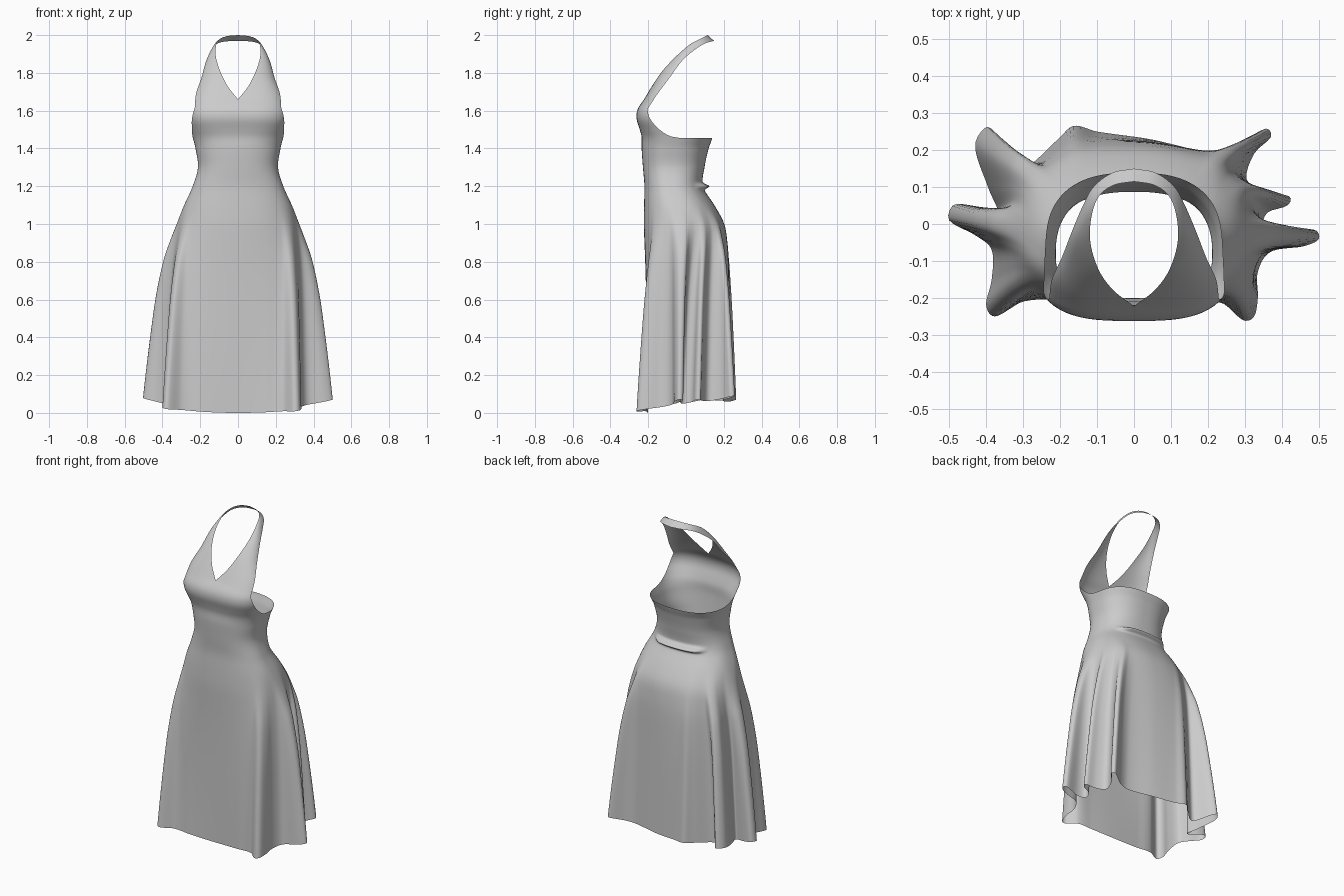
import bpy, bmesh
from math import sin, cos, radians, exp
from mathutils import Vector

if "Cube" in bpy.data.objects:
    bpy.data.objects.remove(bpy.data.objects["Cube"])

# Body profile: height, half width, front y, back y, amount of hem fold
BODY = [(.04, .33, -.225, .22, 1), (.2, .33, -.225, .22, .9), (.4, .33, -.225, .22, .76),
        (.6, .33, -.225, .22, .6), (.8, .325, -.225, .22, .38), (.9, .32, -.225, .215, .22),
        (1.0, .31, -.225, .20, .07), (1.1, .285, -.222, .15, 0), (1.2, .24, -.22, .09, 0),
        (1.3, .212, -.228, .098, 0), (1.4, .225, -.235, .12, 0), (1.46, .24, -.235, .14, 0),
        (1.5, .25, -.245, .14, 0), (1.56, .265, -.262, .14, 0), (1.61, .265, -.255, .14, 0),
        (1.67, .245, -.215, .14, 0)]
# Hem outline with its folds: angle from the front, x, y
HEM = [(0, 0, -.20), (25, .14, -.205), (42, .24, -.215), (50, .295, -.26), (56, .325, -.25),
       (62, .335, -.20), (70, .335, -.13), (77, .37, -.075), (84, .46, -.06), (90, .50, -.04),
       (95, .485, -.015), (101, .40, -.03), (106, .35, -.015), (111, .36, .03), (116, .415, .05),
       (120, .42, .075), (125, .36, .085), (130, .305, .12), (135, .325, .19), (140, .37, .235),
       (144, .355, .258), (150, .28, .21), (158, .21, .195), (180, .04, .23), (197, -.10, .25),
       (205, -.165, .265), (211, -.21, .225), (221, -.31, .15), (228, -.37, .24), (232, -.40, .262),
       (237, -.43, .21), (244, -.395, .10), (252, -.37, .03), (260, -.44, .05), (266, -.49, .05),
       (270, -.50, .01), (276, -.43, -.03), (283, -.385, -.07), (291, -.385, -.15),
       (298, -.40, -.22), (304, -.375, -.25), (312, -.30, -.21), (325, -.2, -.205)]
HEM = [(a - 360, x, y) for a, x, y in HEM[-2:]] + HEM + [(a + 360, x, y) for a, x, y in HEM[:3]]
# Halter strap edges above the bust, right side
INNER = [(.055, -.18, 1.73), (.095, -.125, 1.81), (.118, -.05, 1.89), (.115, .02, 1.95),
         (.095, .075, 1.98), (.055, .105, 1.995), (0, .115, 2.0)]
OUTER = [(.222, -.15, 1.69), (.195, -.09, 1.77), (.168, -.02, 1.865), (.138, .05, 1.925),
         (.11, .10, 1.955), (.06, .138, 1.967), (0, .15, 1.968)]
N, HALF = 288, 43
ARM = HALF * 360 / N


def interp(table, t):
    """Smooth cubic lookup in a table keyed by its first column."""
    i = 0
    while i < len(table) - 2 and table[i + 1][0] < t:
        i += 1
    p, q = table[i], table[i + 1]
    o, r = table[max(i - 1, 0)], table[min(i + 2, len(table) - 1)]
    h = q[0] - p[0]
    u = min(max((t - p[0]) / h, 0), 1)
    out = []
    for c in range(1, len(p)):
        m0 = (q[c] - o[c]) / (q[0] - o[0]) * h
        m1 = (r[c] - p[c]) / (r[0] - p[0]) * h
        out.append((2*u**3 - 3*u*u + 1) * p[c] + (u**3 - 2*u*u + u) * m0
                   + (3*u*u - 2*u**3) * q[c] + (u**3 - u*u) * m1)
    return out


def smooth(t):
    t = min(max(t, 0), 1)
    return t * t * (3 - 2 * t)


def power(v, e):
    return abs(v) ** e * (1 if v >= 0 else -1)


def cloth_point(deg, z, hem):
    rx, yf, yb, w = interp(BODY, z)
    e = 2 / (2.4 + .6 * smooth((z - 1.4) / .15))
    s, c = sin(radians(deg)), cos(radians(deg))
    cy = .55 * yf + .45 * yb
    x = rx * power(s, e)
    y = cy + power(c, e) * ((yf - cy) if c > 0 else (cy - yb))
    # small roll of cloth across the back waist
    if c < 0:
        y += .034 * exp(-((z - 1.2) / .013) ** 2) * smooth((.19 - abs(x)) / .08)
    hx, hy = hem
    hz = max(0, .19 * hx * hx + .14 * (hy + .2))
    return Vector((x + (hx - x) * w, y + (hy - y) * w, z + (hz - .04) * w))


def top_height(deg):
    a = min(deg, 360 - deg)
    if a <= ARM:
        return 1.66 - .05 * a / ARM
    return 1.455 + .155 * max(0, 1 - (a - ARM) / 45) ** 2


def add_grid(bm, rows, closed):
    vs = [[bm.verts.new(p) for p in row] for row in rows]
    n = len(rows[0])
    for a, b in zip(vs, vs[1:]):
        for j in range(n if closed else n - 1):
            k = (j + 1) % n
            bm.faces.new((a[j], a[k], b[k], b[j]))


bm = bmesh.new()

# Skirt and bodice
angles = [j * 360 / N for j in range(N)]
hems = [interp(HEM, a) for a in angles]
levels = [.04 + 1.12 * i / 40 for i in range(41)]
levels += [1.16 + .005 * i for i in range(1, 17)] + [1.26, 1.28, 1.3]
rows = [[cloth_point(a, z, h) for a, h in zip(angles, hems)] for z in levels]
for i in range(1, 25):
    rows.append([cloth_point(a, 1.3 + (top_height(a) - 1.3) * i / 24, h)
                 for a, h in zip(angles, hems)])
add_grid(bm, rows, True)

# Halter straps, mirrored, meeting behind the neck
base = rows[-1][:HALF + 1]
edges = [[(i, *p) for i, p in enumerate([tuple(end)] + pts)]
         for end, pts in ((base[0], INNER), (base[-1], OUTER))]
strap = []
for k in range(43):
    t = k / 6
    a, b = (Vector(interp(e, t)) for e in edges)
    fade = max(0, 1 - k / 42) ** 2
    strap.append([a.lerp(b, s / HALF) + (p - base[0].lerp(base[-1], s / HALF)) * fade
                  for s, p in enumerate(base)])
for side in (1, -1):
    add_grid(bm, [[Vector((p.x * side, p.y, p.z)) for p in row] for row in strap], False)

bmesh.ops.remove_doubles(bm, verts=bm.verts, dist=.0002)
bmesh.ops.recalc_face_normals(bm, faces=bm.faces)
mesh = bpy.data.meshes.new("halter_dress")
bm.to_mesh(mesh)
bm.free()
mesh.polygons.foreach_set("use_smooth", [True] * len(mesh.polygons))
dress = bpy.data.objects.new("halter_dress", mesh)
bpy.context.collection.objects.link(dress)
